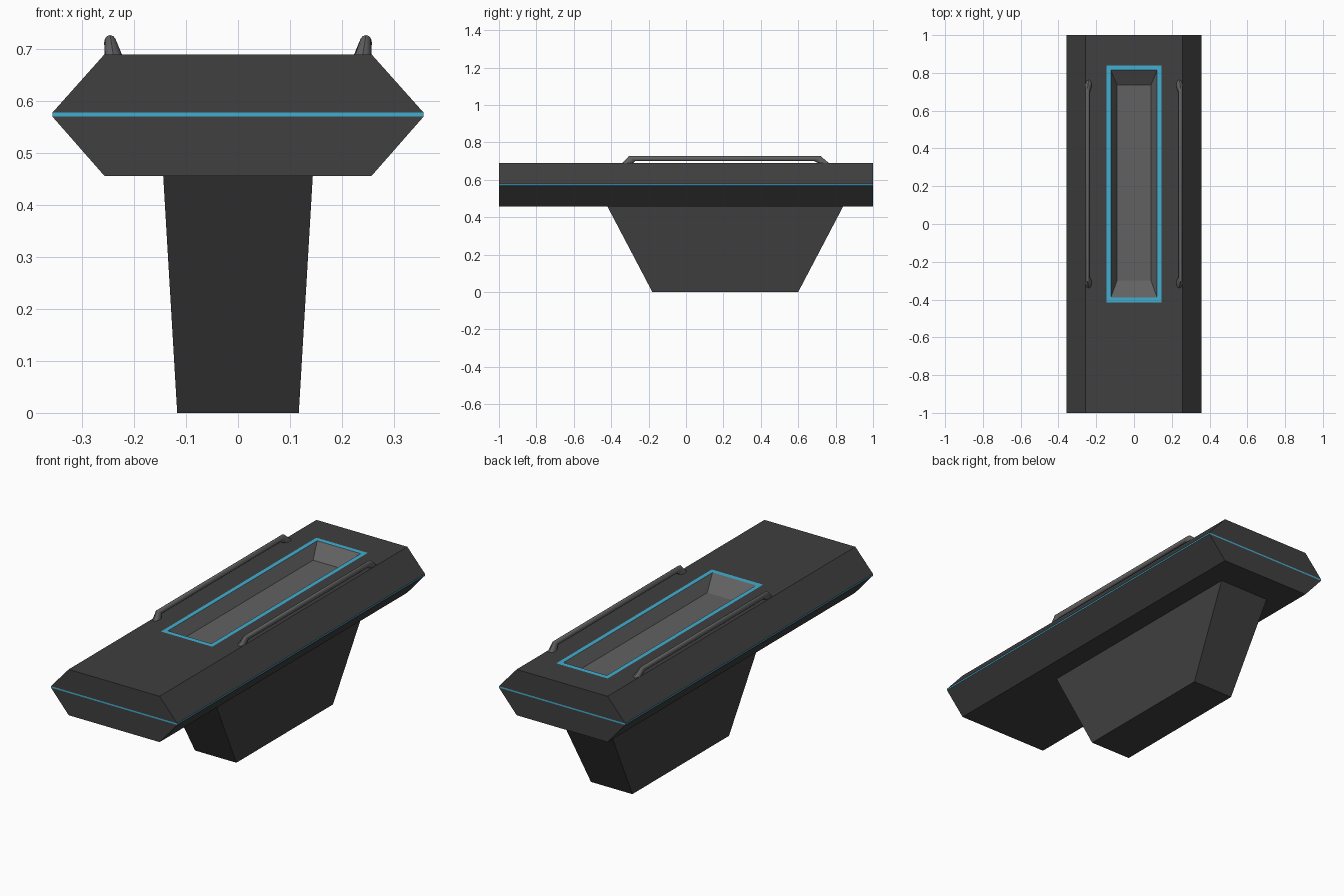
import bpy, bmesh, math

if "Cube" in bpy.data.objects:
    bpy.data.objects.remove(bpy.data.objects["Cube"])


def material(name, rgb):
    m = bpy.data.materials.new(name)
    m.diffuse_color = (*rgb, 1)
    m.use_nodes = True
    m.node_tree.nodes["Principled BSDF"].inputs["Base Color"].default_value = m.diffuse_color
    return m


DARK = material("dark_grey", (0.050, 0.050, 0.050))
GREY = material("mid_grey", (0.120, 0.120, 0.120))
BLUE = material("light_blue", (0.055, 0.42, 0.63))


def loft(name, rings, mats, layers=None):
    """Skin closed rings of points in order; layers gives one material index per band plus the last cap."""
    bm = bmesh.new()
    vr = [[bm.verts.new(p) for p in r] for r in rings]
    n = len(vr[0])
    layers = layers or [0] * len(rings)
    for k in range(len(vr) - 1):
        for i in range(n):
            j = (i + 1) % n
            f = bm.faces.new((vr[k][i], vr[k][j], vr[k + 1][j], vr[k + 1][i]))
            f.material_index = layers[k]
    bm.faces.new(vr[0][::-1]).material_index = layers[0]
    bm.faces.new(vr[-1]).material_index = layers[-1]
    bmesh.ops.recalc_face_normals(bm, faces=bm.faces[:])
    me = bpy.data.meshes.new(name)
    bm.to_mesh(me)
    bm.free()
    for m in mats:
        me.materials.append(m)
    ob = bpy.data.objects.new(name, me)
    bpy.context.collection.objects.link(ob)
    return ob


def rect(hx, y0, y1, z):
    return [(-hx, y0, z), (hx, y0, z), (hx, y1, z), (-hx, y1, z)]


# Console body: six-sided bar, side stripe, inset frame and sunken tray
loft("console_body", [
    rect(0.257, -1, 1, 0.456),
    rect(0.357, -1, 1, 0.570),
    rect(0.357, -1, 1, 0.578),
    rect(0.257, -1, 1, 0.690),
    rect(0.145, -0.415, 0.84, 0.690),
    rect(0.123, -0.390, 0.815, 0.690),
    rect(0.090, -0.300, 0.735, 0.630),
], [DARK, BLUE, GREY], [0, 1, 0, 0, 1, 2, 2])

# Tapered pedestal
loft("pedestal", [rect(0.117, -0.18, 0.60, 0), rect(0.144, -0.42, 0.84, 0.457)], [DARK])


# Hand rails: tubes with splayed feet
def rail_ring(cx, cy, cz, rx, ry, rz, n=12):
    a = [2 * math.pi * i / n for i in range(n)]
    return [(cx + rx * math.cos(t), cy + ry * math.sin(t), cz + rz * math.sin(t)) for t in a]


for side, label in ((-1, "left"), (1, "right")):
    rail = loft(label + "_hand_rail", [
        rail_ring(side * 0.240, -0.312, 0.689, 0.017, -0.028, 0),
        rail_ring(side * 0.246, -0.288, 0.7135, 0.0115, -0.017, 0.0135),
        rail_ring(side * 0.246, 0.702, 0.7135, 0.0115, 0.017, 0.0135),
        rail_ring(side * 0.240, 0.736, 0.689, 0.017, 0.028, 0),
    ], [GREY])
    bpy.ops.object.select_all(action='DESELECT')
    rail.select_set(True)
    bpy.context.view_layer.objects.active = rail
    bpy.ops.object.shade_smooth_by_angle(angle=math.radians(35))
